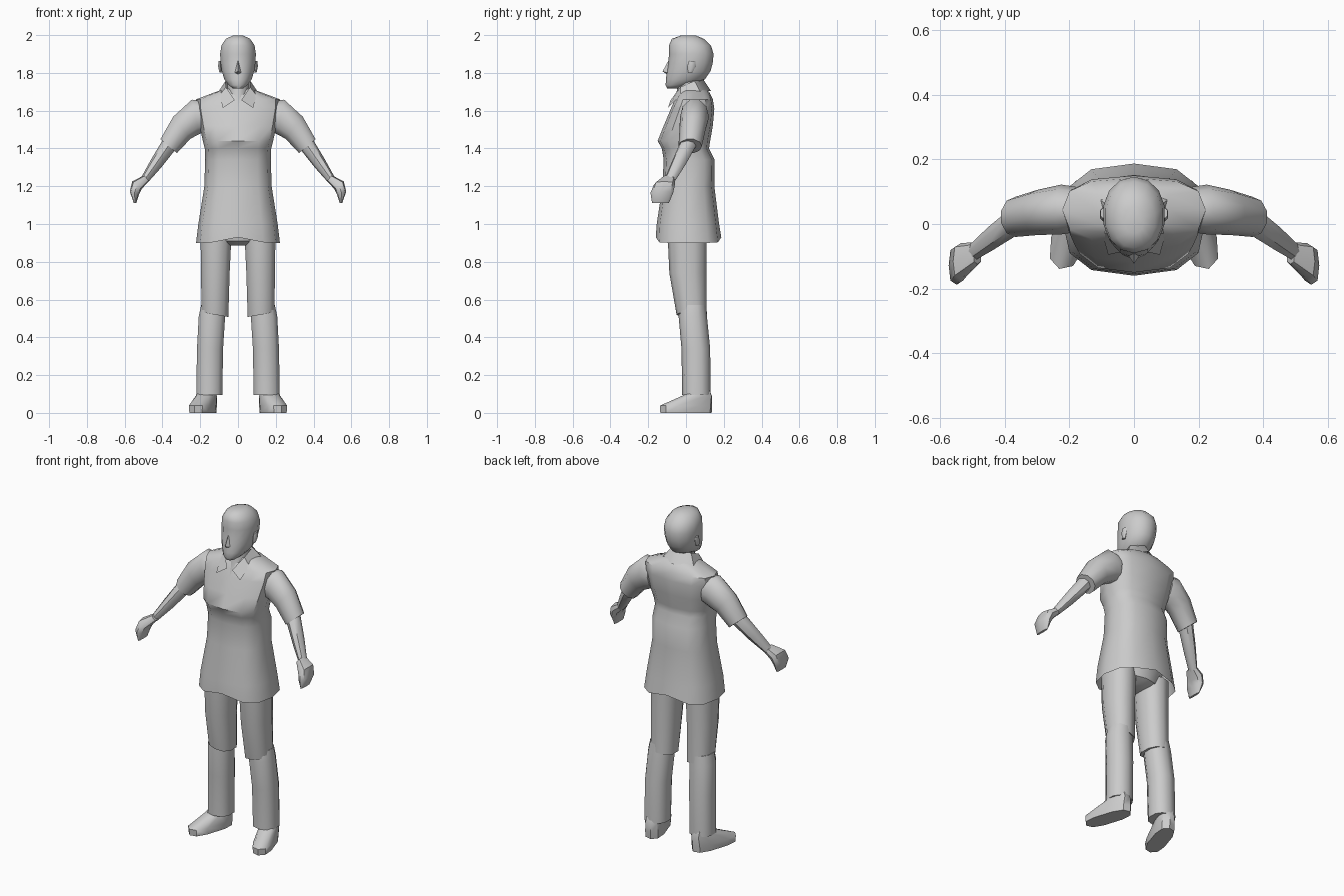
import bpy, math
from mathutils import Vector, Matrix

mat = bpy.data.materials.new("light grey")
mat.diffuse_color = (0.6, 0.6, 0.6, 1)


def add(name, verts, faces, mirror=False, angle=45):
    me = bpy.data.meshes.new(name)
    me.from_pydata([tuple(v) for v in verts], [], faces)
    me.materials.append(mat)
    ob = bpy.data.objects.new(name, me)
    bpy.context.collection.objects.link(ob)
    if mirror:
        ob.modifiers.new("mirror", "MIRROR")
    bpy.ops.object.select_all(action="DESELECT")
    ob.select_set(True)
    bpy.context.view_layer.objects.active = ob
    bpy.ops.object.shade_smooth_by_angle(angle=math.radians(angle))
    return ob


def ring(x, y, z, rx, ry, tilt=0, n=10, p=1.0, yaw=0):
    """Oval of n points; tilt leans it about y, p < 1 squares it off."""
    t = math.radians(tilt)
    u = Vector((math.cos(t), 0, math.sin(t)))
    v = Vector((0, 1, 0))
    rot = Matrix.Rotation(math.radians(yaw), 3, "Z")
    pts = []
    for i in range(n):
        a = math.tau * i / n - math.pi / 2
        c, s = math.cos(a), math.sin(a)
        c = math.copysign(abs(c) ** p, c) if abs(c) > 1e-6 else 0
        s = math.copysign(abs(s) ** p, s) if abs(s) > 1e-6 else 0
        pts.append(Vector((x, y, z)) + rot @ (u * c * rx + v * s * ry))
    return pts


def loft(name, rings, mirror=False, caps=(True, True), angle=45):
    n = len(rings[0])
    verts = [v for r in rings for v in r]
    faces = [(k * n + i, k * n + (i + 1) % n, (k + 1) * n + (i + 1) % n, (k + 1) * n + i)
             for k in range(len(rings) - 1) for i in range(n)]
    if caps[0]:
        faces.append(tuple(reversed(range(n))))
    if caps[1]:
        faces.append(tuple(range(len(verts) - n, len(verts))))
    return add(name, verts, faces, mirror, angle)


def body_rings(rows, n, p):
    """Rows hold height, half width, front y and back y."""
    return [ring(0, (f + b) / 2, z, w, (b - f) / 2, n=n, p=p) for z, w, f, b in rows]


# Untucked shirt, open at the hem, raised a little at front centre
shirt = body_rings([
    (0.90, 0.222, -0.160, 0.187), (1.00, 0.210, -0.155, 0.175),
    (1.20, 0.178, -0.125, 0.150), (1.34, 0.174, -0.118, 0.152),
    (1.40, 0.176, -0.128, 0.122), (1.44, 0.186, -0.150, 0.128),
    (1.52, 0.204, -0.118, 0.142), (1.61, 0.220, -0.080, 0.150),
    (1.66, 0.222, -0.056, 0.142), (1.70, 0.115, -0.036, 0.122),
    (1.72, 0.060, -0.020, 0.090)], 12, 0.75)
for v in shirt[0]:
    v.z += 0.03 * max(0, 1 - abs(v.x) / 0.15)
loft("shirt", shirt, caps=(False, True))

# Trousers: seat, thighs and lower legs
loft("trouser_seat", body_rings([(0.885, 0.05, -0.05, 0.07), (0.91, 0.12, -0.09, 0.11),
                                 (1.02, 0.17, -0.11, 0.13)], 10, 0.8))
loft("thigh", [ring(0.122, 0.030, 0.520, 0.075, 0.080, 10, 10, 0.85),
               ring(0.120, 0.010, 0.740, 0.079, 0.098, 0, 10, 0.85),
               ring(0.116, 0.006, 0.960, 0.086, 0.104, 0, 10, 0.85)], True)
loft("lower_leg", [ring(0.152, 0.055, 0.095, 0.072, 0.075, 0, 10, 0.85),
                   ring(0.148, 0.052, 0.340, 0.072, 0.076, 0, 10, 0.85),
                   ring(0.138, 0.036, 0.510, 0.073, 0.075, 0, 10, 0.85),
                   ring(0.132, 0.036, 0.570, 0.066, 0.070, 0, 10, 0.85)], True)

# Shoes, toes turned out
loft("shoe", [ring(0.186, 0.000, 0.000, 0.053, 0.143, 0, 10, 0.75, 18),
              ring(0.186, 0.000, 0.038, 0.056, 0.146, 0, 10, 0.75, 18),
              ring(0.168, 0.058, 0.090, 0.050, 0.083, 0, 10, 0.8, 18),
              ring(0.164, 0.076, 0.122, 0.044, 0.050, 0, 10, 0.8, 18)], True)

# Sleeves, forearms and hands
loft("sleeve", [ring(0.367, 0.022, 1.412, 0.060, 0.062, 40),
                ring(0.297, 0.036, 1.510, 0.078, 0.070, 52),
                ring(0.225, 0.045, 1.567, 0.098, 0.077, 78),
                ring(0.180, 0.045, 1.570, 0.085, 0.070, 85)], True)
loft("forearm", [ring(0.496, -0.085, 1.232, 0.022, 0.030, 40, 8),
                 ring(0.435, -0.040, 1.318, 0.034, 0.040, 40, 8),
                 ring(0.368, 0.008, 1.415, 0.042, 0.046, 40, 8),
                 ring(0.340, 0.020, 1.455, 0.036, 0.040, 40, 8)], True)
loft("hand", [ring(0.545, -0.135, 1.112, 0.007, 0.045, 0, 8, 0.7),
              ring(0.548, -0.128, 1.165, 0.026, 0.060, 15, 8, 0.7),
              ring(0.535, -0.115, 1.205, 0.032, 0.056, 40, 8, 0.7),
              ring(0.484, -0.090, 1.243, 0.020, 0.034, 50, 8, 0.7)], True)

# Neck and head
loft("neck", body_rings([(1.60, 0.055, -0.085, 0.06), (1.68, 0.058, -0.050, 0.08),
                         (1.80, 0.060, -0.045, 0.09)], 10, 1))
loft("head", body_rings([
    (1.718, 0.028, -0.100, -0.030), (1.735, 0.050, -0.108, 0.020),
    (1.765, 0.074, -0.106, 0.100), (1.81, 0.088, -0.102, 0.130),
    (1.85, 0.094, -0.094, 0.141), (1.90, 0.097, -0.090, 0.146),
    (1.945, 0.090, -0.090, 0.132), (1.98, 0.066, -0.075, 0.095),
    (1.997, 0.030, -0.030, 0.055)], 14, 0.95), angle=60)
add("nose", [(0, -0.088, 1.875), (0, -0.124, 1.808), (0.019, -0.095, 1.80),
             (-0.019, -0.095, 1.80), (0, -0.098, 1.79)],
    [(0, 1, 2), (0, 3, 1), (1, 4, 2), (1, 3, 4)])
loft("ear", [ring(0.092, 0.022, 1.802, 0.008, 0.012, 0, 6),
             ring(0.096, 0.030, 1.835, 0.011, 0.022, 0, 6),
             ring(0.096, 0.034, 1.862, 0.008, 0.017, 0, 6)], True)

# Folded collar with pointed front flaps
inner = [(0, 0.092, 1.765), (0.066, 0.045, 1.758), (0.064, -0.030, 1.725), (0.018, -0.082, 1.655)]
outer = [(0, 0.132, 1.705), (0.104, 0.075, 1.700), (0.098, -0.030, 1.680), (0.080, -0.095, 1.615)]
add("collar", inner + outer, [(i, i + 4, i + 5, i + 1) for i in range(3)], True, 30)
